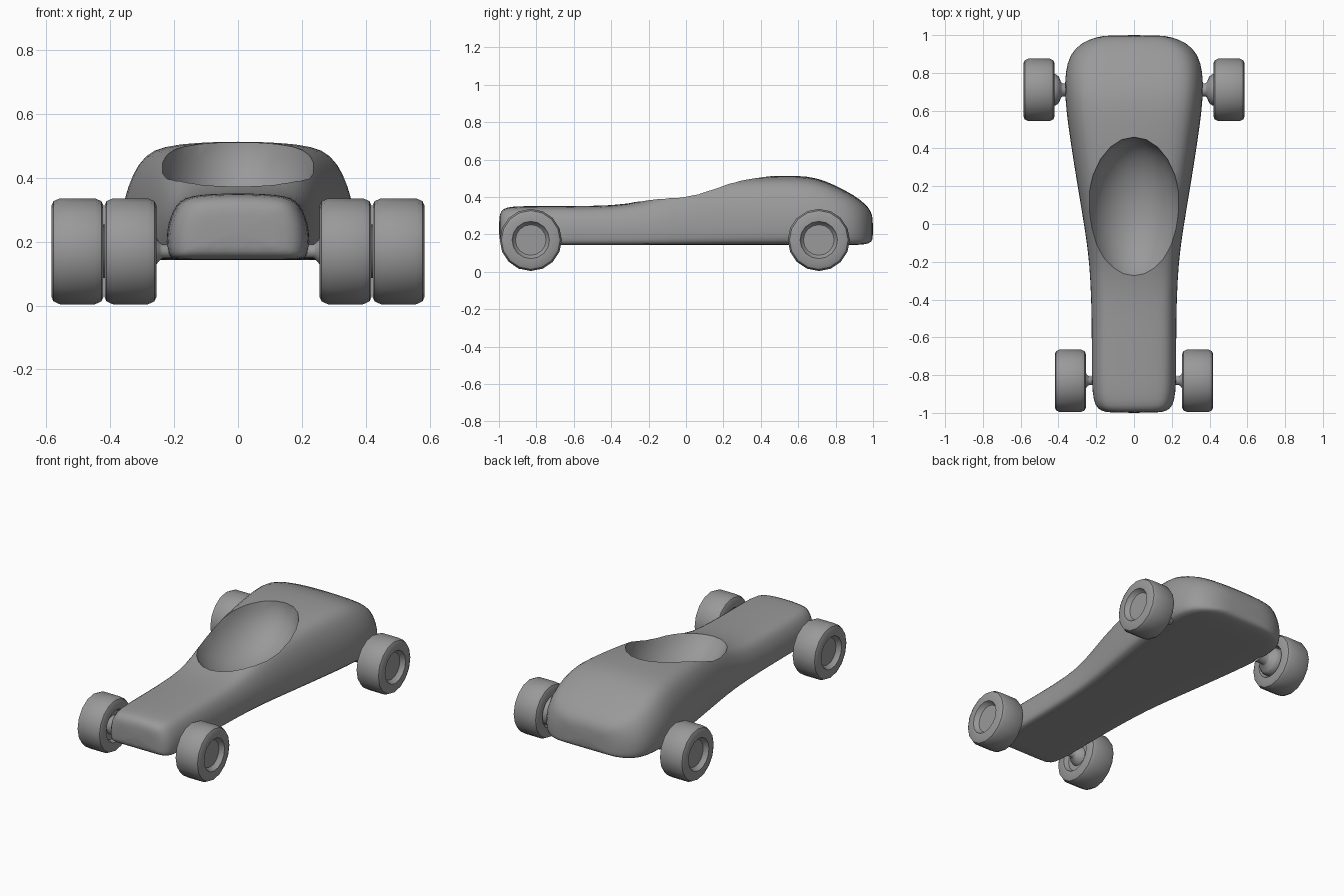
import bpy, bmesh, math

if "Cube" in bpy.data.objects:
    bpy.data.objects.remove(bpy.data.objects["Cube"], do_unlink=True)

grey = bpy.data.materials.new("plain grey")
grey.use_nodes = True
colour = (0.32, 0.32, 0.32, 1)
grey.diffuse_color = colour
grey.node_tree.nodes["Principled BSDF"].inputs["Base Color"].default_value = colour


def finish(bm, name):
    bmesh.ops.recalc_face_normals(bm, faces=bm.faces)
    mesh = bpy.data.meshes.new(name)
    bm.to_mesh(mesh)
    bm.free()
    mesh.materials.append(grey)
    ob = bpy.data.objects.new(name, mesh)
    bpy.context.collection.objects.link(ob)
    return ob


def activate(ob):
    bpy.ops.object.select_all(action='DESELECT')
    ob.select_set(True)
    bpy.context.view_layer.objects.active = ob


def smooth(ob, angle):
    activate(ob)
    bpy.ops.object.shade_smooth_by_angle(angle=math.radians(angle))


def lathe(name, profile, x, y, z, side, angle, steps=16):
    """Turn (radius, offset) points about the x axis."""
    bm = bmesh.new()
    verts = [bm.verts.new((side * (x + o), y, z + r)) for r, o in profile]
    edges = [bm.edges.new(pair) for pair in zip(verts, verts[1:])]
    bmesh.ops.spin(bm, geom=verts + edges, cent=(0, y, z), axis=(1, 0, 0),
                   angle=math.tau, steps=steps)
    bmesh.ops.remove_doubles(bm, verts=bm.verts, dist=0.0005)
    ob = finish(bm, name)
    smooth(ob, angle)
    return ob


# Body: one half section, scaled at stations (y, half width, bottom, top)
section = [(0, 0), (0.5, 0), (0.9, 0), (0.985, 0.05), (1.01, 0.18), (1.01, 0.36),
           (0.985, 0.55), (0.92, 0.74), (0.82, 0.89), (0.67, 0.96), (0.38, 0.99), (0, 1)]
stations = [
    (-1, 0.13, 0.18, 0.29), (-0.99, 0.172, 0.158, 0.325), (-0.965, 0.203, 0.145, 0.345),
    (-0.9, 0.219, 0.143, 0.352), (-0.75, 0.222, 0.143, 0.352), (-0.5, 0.221, 0.143, 0.352),
    (-0.3, 0.228, 0.143, 0.36), (-0.15, 0.24, 0.143, 0.405), (0, 0.262, 0.143, 0.465),
    (0.2, 0.296, 0.143, 0.50), (0.45, 0.335, 0.143, 0.514), (0.6, 0.355, 0.143, 0.516),
    (0.7, 0.362, 0.143, 0.504), (0.8, 0.361, 0.143, 0.463), (0.9, 0.337, 0.143, 0.41),
    (0.96, 0.275, 0.146, 0.362), (0.99, 0.2, 0.158, 0.325), (1, 0.13, 0.175, 0.28)]
outline = section + [(-u, t) for u, t in section[-2:0:-1]]
bm = bmesh.new()
rings = [[bm.verts.new((u * w, y, low + t * (high - low))) for u, t in outline]
         for y, w, low, high in stations]
for a, b in zip(rings, rings[1:]):
    for i in range(len(a)):
        bm.faces.new((a[i], a[i - 1], b[i - 1], b[i]))
bm.faces.new(rings[0])
bm.faces.new(rings[-1])
body = finish(bm, "body")
body.modifiers.new("round", 'SUBSURF').levels = 1

# Cockpit: hollowed out with an ellipsoid
bm = bmesh.new()
bmesh.ops.create_uvsphere(bm, u_segments=24, v_segments=16, radius=1)
for v in bm.verts:
    v.co = (v.co.x * 0.252, v.co.y * 0.393 + 0.067, v.co.z * 0.28 + 0.51)
cutter = finish(bm, "cockpit_cutter")
cutter.hide_render = True
cut = body.modifiers.new("cockpit", 'BOOLEAN')
cut.operation = 'DIFFERENCE'
cut.solver = 'EXACT'
cut.object = cutter
activate(body)
for m in list(body.modifiers):
    bpy.ops.object.modifier_apply(modifier=m.name)
bpy.data.objects.remove(cutter, do_unlink=True)
smooth(body, 40)

# Wheels with dished hubs, and the axle stubs joining them to the body
wheel = [(0, 0.055), (0.082, 0.055), (0.088, 0.06), (0.1, 0.082), (0.142, 0.082),
         (0.157, 0.075), (0.166, 0.055), (0.166, -0.055), (0.157, -0.075),
         (0.142, -0.082), (0.1, -0.082), (0.088, -0.055), (0, -0.055)]
front_hub = [(0, -0.05), (0.06, -0.05), (0.05, -0.075), (0.03, -0.09),
             (0.022, -0.1), (0.022, -0.16), (0, -0.16)]
rear_hub = [(0, -0.05), (0.085, -0.05), (0.083, -0.088), (0.07, -0.105),
            (0.04, -0.117), (0.035, -0.125), (0.035, -0.18), (0, -0.18)]
for end, x, y, hub in (("front", 0.337, -0.83, front_hub), ("rear", 0.503, 0.71, rear_hub)):
    for side, label in ((1, "left"), (-1, "right")):
        lathe(f"{end}_{label}_wheel", wheel, x, y, 0.17, side, 35)
        lathe(f"{end}_{label}_axle", hub, x, y, 0.17, side, 50)
